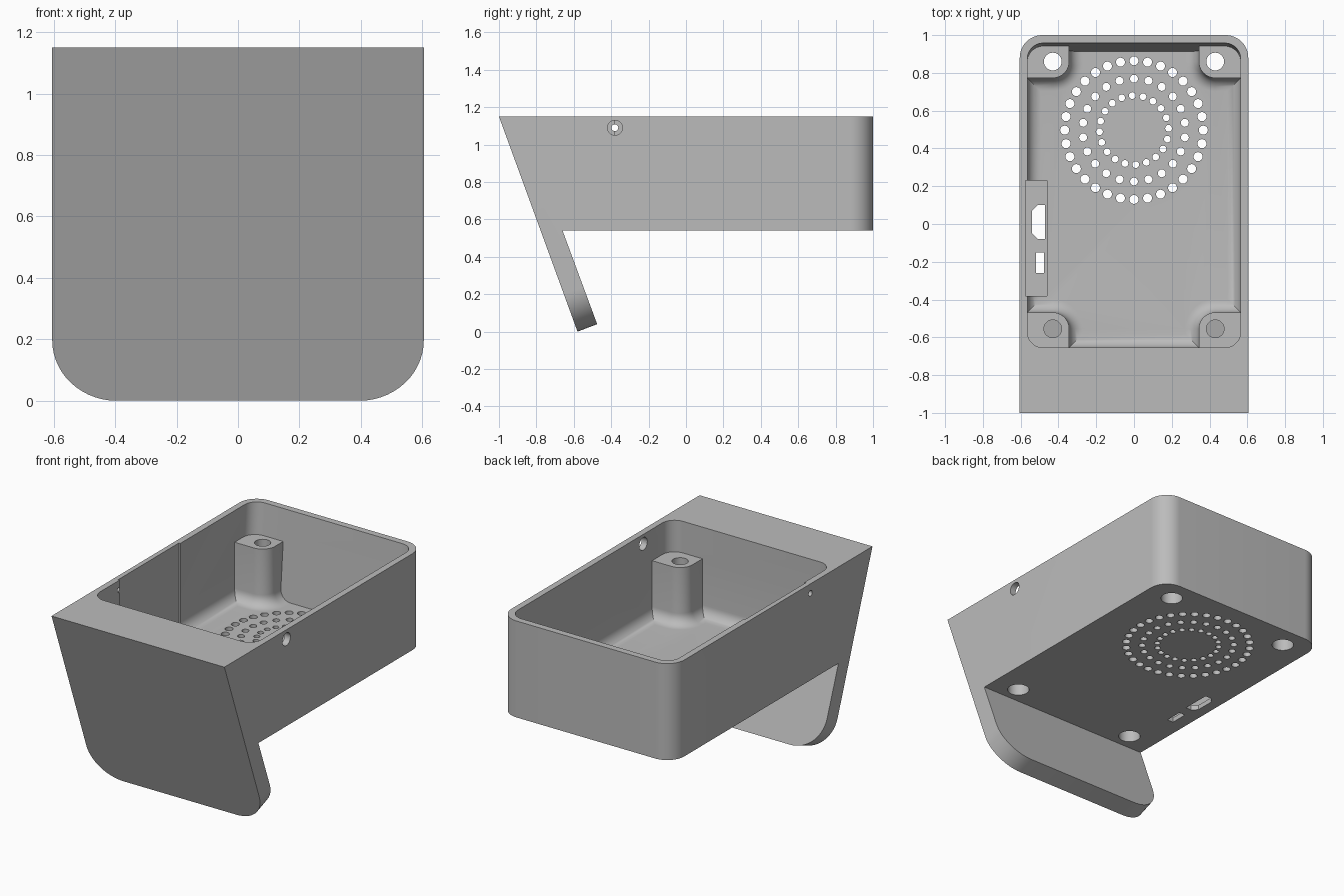
import bpy, bmesh, math
from mathutils import Vector, Matrix

if "Cube" in bpy.data.objects:
    bpy.data.objects.remove(bpy.data.objects["Cube"])

TOP, BASE, FLOOR = 1.15, 0.54, 0.59
FILLET = 0.07

grey = bpy.data.materials.new("plain grey")
grey.use_nodes = True
colour = (0.5, 0.5, 0.5, 1)
grey.diffuse_color = colour
grey.node_tree.nodes["Principled BSDF"].inputs["Base Color"].default_value = colour


def loft(bm, rings):
    """Skin a stack of equal closed rings and cap both ends."""
    loops = [[bm.verts.new(p) for p in ring] for ring in rings]
    n = len(loops[0])
    faces = [bm.faces.new(loops[0][::-1]), bm.faces.new(loops[-1])]
    for a, b in zip(loops, loops[1:]):
        faces += [bm.faces.new((a[i], a[(i + 1) % n], b[(i + 1) % n], b[i])) for i in range(n)]
    bmesh.ops.recalc_face_normals(bm, faces=faces)


def prism(bm, outline, z0, z1):
    loft(bm, [[(x, y, z) for x, y in outline] for z in (z0, z1)])


def circle(cx, cy, r, n=32):
    return [(cx + r * math.cos(math.tau * i / n), cy + r * math.sin(math.tau * i / n)) for i in range(n)]


def arc(cx, cy, r, start, n=10):
    return [(cx + r * math.cos(start + math.pi / 2 * i / n),
             cy + r * math.sin(start + math.pi / 2 * i / n)) for i in range(n + 1)]


def make(name, bm):
    mesh = bpy.data.meshes.new(name)
    bm.to_mesh(mesh)
    bm.free()
    mesh.materials.append(grey)
    ob = bpy.data.objects.new(name, mesh)
    bpy.context.collection.objects.link(ob)
    return ob


def combine(target, name, bm, operation):
    """Boolean a helper mesh into the target, then drop the helper."""
    tool = make(name, bm)
    tool.hide_render = True
    mod = target.modifiers.new(name, 'BOOLEAN')
    mod.operation, mod.solver, mod.object = operation, 'EXACT', tool
    bpy.context.view_layer.objects.active = target
    bpy.ops.object.modifier_apply(modifier=mod.name)
    bpy.data.objects.remove(tool)


def fillet_inset(h):
    """Sideways reach of the floor fillet at height h above the floor."""
    d = max(FILLET - h, 0)
    return FILLET - math.sqrt(max(FILLET ** 2 - d ** 2, 0))


# Outer body with the slanted front and its leg
profile = [(-1, TOP), (-0.58, 0), (-0.475, 0.04), (-0.66, BASE), (1, BASE), (1, TOP)]
bm = bmesh.new()
loft(bm, [[(x, y, z) for y, z in profile] for x in (-0.605, 0.605)])


def round_edges(test, radius):
    edges = [e for e in bm.edges if abs(e.verts[0].co.x - e.verts[1].co.x) < 0.01
             and all(test(v.co) for v in e.verts)]
    bmesh.ops.bevel(bm, geom=edges, offset=radius, segments=14, profile=0.5, affect='EDGES')


round_edges(lambda c: c.y > 0.99, 0.12)
round_edges(lambda c: c.z < 0.05, 0.21)
body = make("stand_body", bm)

# Hollow with filleted floor and leaning back wall
rings = []
heights = [FILLET * (1 - math.cos(math.pi / 2 * i / 8)) for i in range(9)]
for z in [FLOOR + h for h in heights] + [TOP, TOP + 0.1]:
    inset = fillet_inset(z - FLOOR)
    r = max(0.085 - inset, 0.015)
    hx = 0.565 - inset - r
    y0 = -0.655 + inset + r
    y1 = 0.913 + 0.045 * (z - FLOOR) / (TOP - FLOOR) - r
    outline = []
    for k, (cx, cy) in enumerate([(hx, y1), (-hx, y1), (-hx, y0), (hx, y0)]):
        outline += arc(cx, cy, r, k * math.pi / 2)
    rings.append([(x, y, z) for x, y in outline])
bm = bmesh.new()
loft(bm, rings)
combine(body, "hollow", bm, 'DIFFERENCE')

# Four corner screw posts, flared at the floor
posts = [(sx, cy, wall) for sx in (-1, 1) for cy, wall in ((0.86, 0.955), (-0.555, -0.67))]
bm = bmesh.new()
for sx, cy, wall in posts:
    sy = 1 if wall > 0 else -1
    rings = []
    for z in [FLOOR - 0.02] + [FLOOR + h for h in heights] + [0.95]:
        r = 0.087 + fillet_inset(max(z - FLOOR, 0))
        outline = [(0.573, abs(wall - cy)), (0.43 - r, abs(wall - cy))]
        outline += arc(0.43, 0, r, math.pi)
        outline.append((0.573, -r))
        rings.append([(sx * x, cy + sy * y, z) for x, y in outline])
    loft(bm, rings)
combine(body, "corner_posts", bm, 'UNION')

# Connector recess in one side wall
bm = bmesh.new()
prism(bm, [(-0.575, -0.38), (-0.46, -0.38), (-0.46, 0.23), (-0.575, 0.23)], 0.57, TOP + 0.1)
combine(body, "connector_recess", bm, 'DIFFERENCE')

# Wide screw-head bores from below
bm = bmesh.new()
for sx, cy, wall in posts:
    prism(bm, circle(sx * 0.43, cy, 0.064), BASE - 0.02, 0.88)
combine(body, "screw_head_bores", bm, 'DIFFERENCE')

# Through holes: screws, vent rings, sockets, side holes
bm = bmesh.new()
for sx, cy, wall in posts:
    prism(bm, circle(sx * 0.43, cy, 0.047), BASE - 0.02, 1.0)
for ring_r, hole_r, count, turn in ((0.367, 0.024, 32, 0), (0.272, 0.021, 22, 0), (0.183, 0.018, 20, 0.05)):
    for i in range(count):
        a = math.pi / 2 + turn + math.tau * i / count
        prism(bm, circle(ring_r * math.cos(a), 0.497 + ring_r * math.sin(a), hole_r, 16), BASE - 0.02, 0.65)
prism(bm, [(-0.47, 0.10), (-0.51, 0.10), (-0.54, 0.07), (-0.54, -0.05), (-0.51, -0.08), (-0.47, -0.08)],
      BASE - 0.02, 0.62)
prism(bm, [(-0.52, -0.26), (-0.477, -0.26), (-0.477, -0.15), (-0.52, -0.15)], BASE - 0.02, 0.62)
for x0, x1, r in ((0.53, 0.65, 0.04), (-0.65, -0.53, 0.018)):
    loft(bm, [[(x, y, z) for y, z in circle(-0.38, 1.09, r)] for x in (x0, x1)])
combine(body, "through_holes", bm, 'DIFFERENCE')

# Smooth curved walls, keep hard edges
bpy.ops.object.select_all(action='DESELECT')
body.select_set(True)
bpy.context.view_layer.objects.active = body
bpy.ops.object.shade_smooth_by_angle(angle=math.radians(30))
